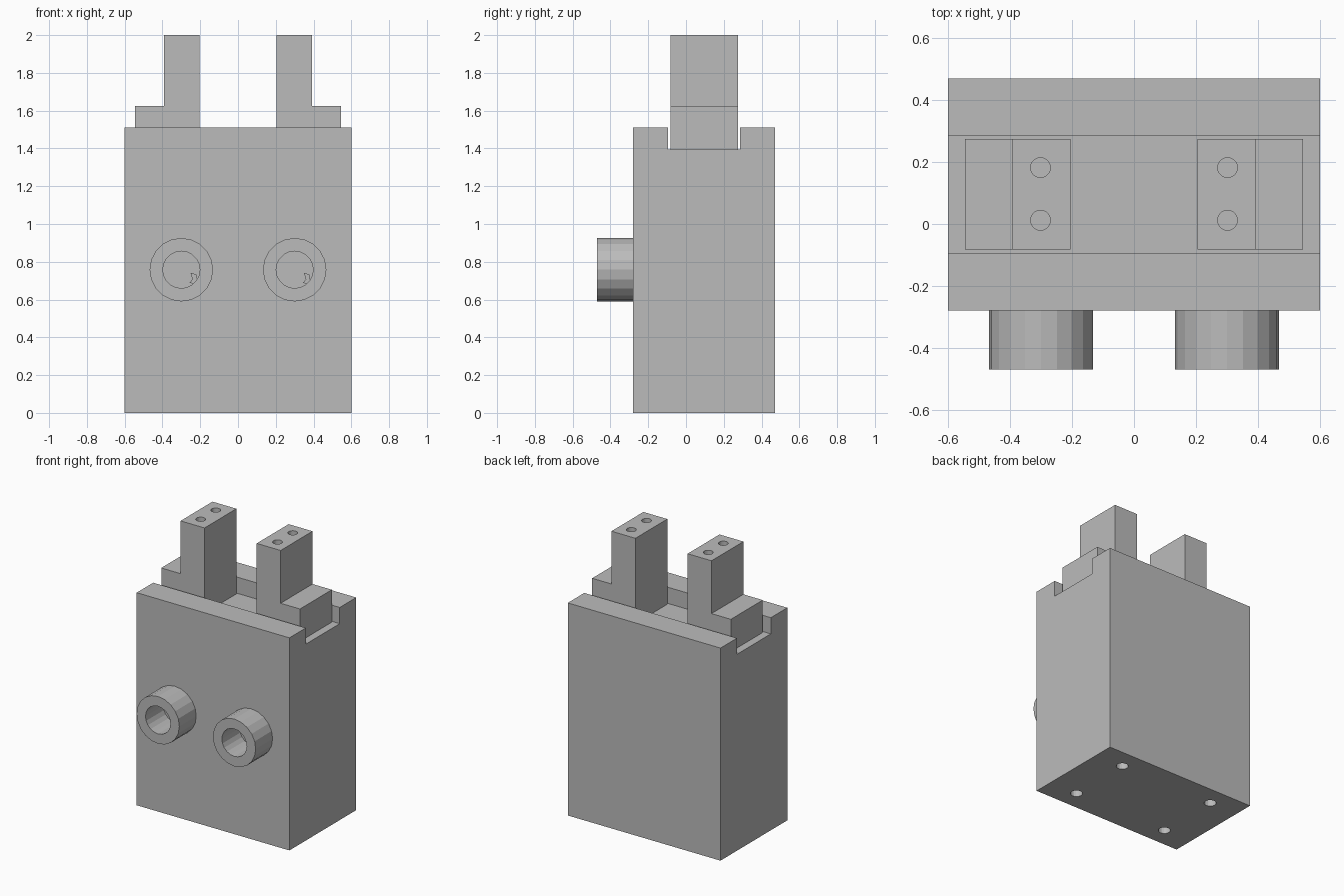
import bpy
import bmesh
from math import pi
from mathutils import Matrix, Vector

if "Cube" in bpy.data.objects:
    bpy.data.objects.remove(bpy.data.objects["Cube"], do_unlink=True)

grey = bpy.data.materials.new("plain grey")
grey.use_nodes = True
grey.diffuse_color = (0.5, 0.5, 0.5, 1)
grey.node_tree.nodes["Principled BSDF"].inputs["Base Color"].default_value = (0.5, 0.5, 0.5, 1)


def finish(name, bm):
    """Turn a bmesh into a grey, flat-shaded object."""
    bmesh.ops.recalc_face_normals(bm, faces=bm.faces)
    mesh = bpy.data.meshes.new(name)
    bm.to_mesh(mesh)
    bm.free()
    mesh.materials.append(grey)
    obj = bpy.data.objects.new(name, mesh)
    bpy.context.collection.objects.link(obj)
    return obj


def prism(name, profile, axis, start, end):
    """Extrude a closed profile along x or y."""
    bm = bmesh.new()
    place = (lambda a, b: (start, a, b)) if axis == "x" else (lambda a, b: (a, start, b))
    face = bm.faces.new([bm.verts.new(place(a, b)) for a, b in profile])
    moved = bmesh.ops.extrude_face_region(bm, geom=[face])["geom"]
    step = Vector((end - start, 0, 0) if axis == "x" else (0, end - start, 0))
    bmesh.ops.translate(bm, vec=step, verts=[v for v in moved if isinstance(v, bmesh.types.BMVert)])
    return finish(name, bm)


def cylinders(name, centres, radius, depth, turn=Matrix()):
    """One object holding a cylinder at each centre."""
    bm = bmesh.new()
    for centre in centres:
        bmesh.ops.create_cone(bm, cap_ends=True, segments=20, radius1=radius, radius2=radius,
                              depth=depth, matrix=Matrix.Translation(centre) @ turn)
    return finish(name, bm)


def cut(target, cutter):
    """Subtract the cutter and hide it."""
    mod = target.modifiers.new("holes", "BOOLEAN")
    mod.operation = "DIFFERENCE"
    mod.solver = "EXACT"
    mod.object = cutter
    cutter.hide_render = True
    cutter.hide_viewport = True
    cutter.display_type = "WIRE"


FRONT, BACK, TOP, FLOOR = -0.28, 0.47, 1.51, 1.395
SLOT_FRONT, SLOT_BACK = -0.095, 0.285

# Body with the guide slot along its top, and mounting holes underneath
body = prism("body", [(FRONT, 0), (BACK, 0), (BACK, TOP), (SLOT_BACK, TOP), (SLOT_BACK, FLOOR),
                      (SLOT_FRONT, FLOOR), (SLOT_FRONT, TOP), (FRONT, TOP)], "x", -0.6, 0.6)
mounts = [(x, 0.095 + dy, 0) for x in (-0.377, 0.377) for dy in (-0.234, 0.234)]
cut(body, cylinders("mounting_hole_cutter", mounts, 0.04, 0.4))

# L-shaped jaws, each with two screw holes in its top
for side, label in ((1, "left"), (-1, "right")):
    outline = [(0.205, FLOOR), (0.545, FLOOR), (0.545, 1.625),
               (0.393, 1.625), (0.393, 2), (0.205, 2)]
    jaw = prism(label + "_jaw", [(side * x, z) for x, z in outline], "y", -0.083, 0.275)
    screws = [(side * 0.302, y, 2) for y in (0.012, 0.182)]
    cut(jaw, cylinders(label + "_screw_hole_cutter", screws, 0.032, 0.4))

    # Hollow round port on the front
    lie = Matrix.Rotation(pi / 2, 4, "X")
    port = cylinders(label + "_port", [(side * 0.3, -0.375, 0.758)], 0.168, 0.19, lie)
    cut(port, cylinders(label + "_port_bore_cutter", [(side * 0.3, -0.39, 0.758)], 0.098, 0.22, lie))
    cut(body, cylinders(label + "_body_bore_cutter", [(side * 0.3, -0.28, 0.758)], 0.098, 0.02, lie))
